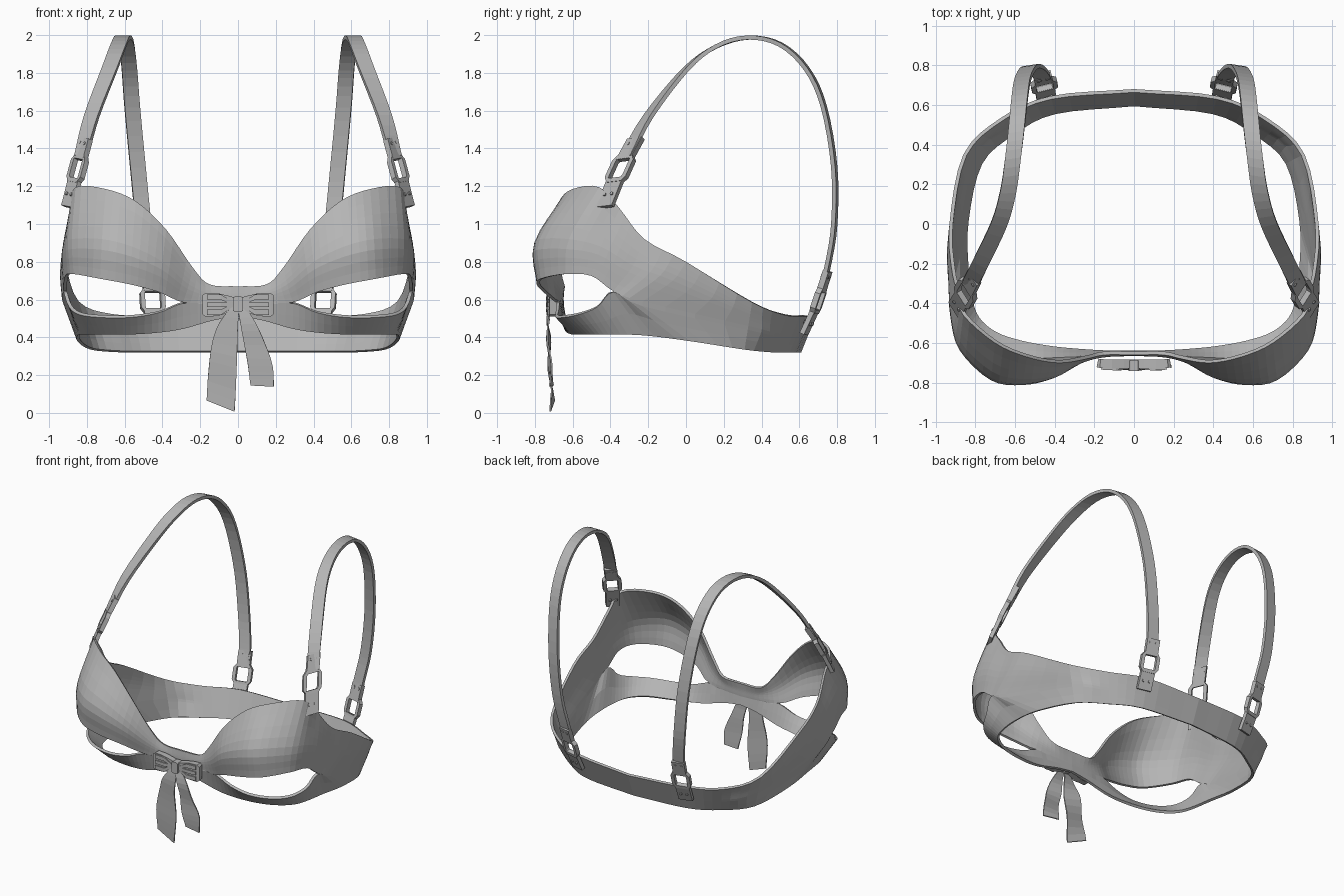
import bpy, bmesh, math
from mathutils import Vector as V

if "Cube" in bpy.data.objects:
    bpy.data.objects.remove(bpy.data.objects["Cube"])

grey = bpy.data.materials.new("grey fabric")
grey.diffuse_color = (0.46, 0.46, 0.46, 1)
grey.use_nodes = True
grey.node_tree.nodes["Principled BSDF"].inputs["Base Color"].default_value = grey.diffuse_color


def finish(name, bm, mirror=False):
    me = bpy.data.meshes.new(name)
    bm.to_mesh(me)
    bm.free()
    me.materials.append(grey)
    ob = bpy.data.objects.new(name, me)
    bpy.context.collection.objects.link(ob)
    if mirror:
        m = ob.modifiers.new("mirror", 'MIRROR')
        m.merge_threshold = 0.0005
    return ob


def spline(pts, n):
    """Catmull-Rom curve through the points."""
    p = [V(q) for q in pts]
    p = [2 * p[0] - p[1]] + p + [2 * p[-1] - p[-2]]
    out = []
    for i in range(1, len(p) - 2):
        a, b, c, d = p[i - 1:i + 3]
        for k in range(n):
            t = k / n
            out.append(0.5 * (2 * b + (c - a) * t + (2 * a - 5 * b + 4 * c - d) * t * t
                              + (3 * b - a - 3 * c + d) * t ** 3))
    return out + [p[-2]]


def sweep(name, pts, hints, widths, thick, closed=False, mirror=False):
    """Sweep a flat rectangular section; hints give its width direction."""
    bm = bmesh.new()
    n = len(pts)
    pts = [V(p) for p in pts]
    rings = []
    for i, p in enumerate(pts):
        a = pts[i - 1] if closed or i else p
        b = pts[(i + 1) % n] if closed or i < n - 1 else p
        h = V(hints[i]).normalized()
        nrm = (b - a).cross(h).normalized()
        w = widths[i] if isinstance(widths, list) else widths
        rings.append([bm.verts.new(p + h * w * s + nrm * thick * r)
                      for s, r in ((-1, -1), (1, -1), (1, 1), (-1, 1))])
    for i in range(n if closed else n - 1):
        r, q = rings[i], rings[(i + 1) % n]
        for k in range(4):
            bm.faces.new((r[k], r[(k + 1) % 4], q[(k + 1) % 4], q[k]))
    if not closed:
        bm.faces.new(rings[0])
        bm.faces.new(rings[-1])
    bmesh.ops.recalc_face_normals(bm, faces=bm.faces)
    return finish(name, bm, mirror)


# Body: five edge lines running from centre front round to centre back
top = [(0, -.66, .67), (.15, -.66, .68), (.24, -.68, .77), (.38, -.70, .97), (.54, -.67, 1.12),
       (.70, -.60, 1.185), (.86, -.46, 1.195), (.89, -.35, 1.08), (.92, -.22, .92), (.93, 0, .80),
       (.86, .35, .585), (.67, .535, .515), (.42, .645, .51), (0, .68, .495)]
bottom = [(0, -.655, .51), (.13, -.655, .49), (.29, -.645, .445), (.42, -.63, .425), (.57, -.60, .415),
          (.70, -.555, .415), (.79, -.48, .415), (.83, -.38, .415), (.85, -.22, .41), (.85, .02, .38),
          (.78, .31, .335), (.61, .465, .32), (.4, .57, .32), (0, .61, .32)]
bulge = [(0, -.665, .62), (.14, -.67, .63), (.26, -.70, .68), (.40, -.775, .80), (.56, -.805, .88),
         (.72, -.775, .92), (.88, -.62, .92), (.925, -.45, .88), (.935, -.28, .78), (.935, -.07, .70)]
hole_top = [(0, -.665, .58), (.14, -.67, .585), (.29, -.69, .585), (.42, -.755, .64), (.57, -.79, .68),
            (.73, -.77, .71), (.87, -.64, .735), (.915, -.50, .725), (.925, -.385, .645),
            (.925, -.23, .59)]
hole_low = [(0, -.665, .57), (.14, -.67, .575), (.29, -.685, .58), (.42, -.69, .53), (.57, -.69, .505),
            (.73, -.65, .505), (.84, -.57, .52), (.895, -.47, .56), (.925, -.385, .64),
            (.92, -.23, .565)]
for line, f in ((bulge, .75), (hole_top, .5), (hole_low, .42)):
    line += [V(bottom[i]).lerp(V(top[i]), f) for i in range(10, 14)]

N = 4
E, A, D, C, B = [spline(l, N) for l in (top, bottom, bulge, hole_top, hole_low)]
bm = bmesh.new()
cols = []
for i in range(len(A)):
    col = [A[i], (A[i] + B[i]) / 2, B[i]] + spline([C[i], D[i], E[i]], 4)
    cols.append([bm.verts.new(p) for p in col])
for i in range(len(cols) - 1):
    for j in range(len(cols[0]) - 1):
        if j == 2 and 2 * N <= i < 8 * N:      # eye-shaped opening under the cup
            continue
        bm.faces.new((cols[i][j], cols[i + 1][j], cols[i + 1][j + 1], cols[i][j + 1]))
body = finish("cups_and_band", bm, True)
sol = body.modifiers.new("thickness", 'SOLIDIFY')
sol.thickness = 0.018

# Shoulder straps
path = spline([(.83, -.315, 1.36), (.775, -.2, 1.57), (.68, 0, 1.82), (.635, .16, 1.94), (.61, .33, 1.987),
               (.59, .5, 1.95), (.575, .64, 1.82), (.56, .73, 1.62), (.53, .785, 1.3),
               (.50, .785, 1.0), (.47, .755, .8), (.455, .72, .66)], 4)
front_w, back_w = V((.75, .65, 0)), V((1, -.15, 0))
hints = [front_w.lerp(back_w, min(1, i / 14)) for i in range(len(path))]
sweep("shoulder_strap", path, hints, .041, .011, mirror=True)


def rivets(name, centre, u, n):
    bm = bmesh.new()
    for s in (-1, 1):
        m = n.to_track_quat('Z', 'Y').to_matrix().to_4x4()
        m.translation = centre + u * s * .022
        bmesh.ops.create_cone(bm, cap_ends=True, segments=8, radius1=.013, radius2=.009,
                              depth=.04, matrix=m)
    finish(name, bm, True)


def fitting(label, tab, end, u, out):
    """Tab on the body, link ring and folded strap end."""
    lo, hi = V(tab[0]), V(tab[1])
    e0, e1 = V(end[0]), V(end[1])
    u = u.normalized()
    sweep(label + "_tab", [lo, hi], [u, u], .05, .013, mirror=True)
    sweep(label + "_strap_end", [e0, e1], [u, u], .046, .016, mirror=True)
    v = (e0 - hi).normalized()
    n = u.cross(v).normalized()
    if n.dot(V(out)) < 0:
        n = -n
    c, h = (hi + e0) / 2, (e0 - hi).length / 2 + .012
    shape = [(-.042, -h), (.042, -h), (.055, -h + .02), (.055, h - .02),
             (.042, h), (-.042, h), (-.055, h - .02), (-.055, -h + .02)]
    sweep(label + "_ring", [c + u * a + v * b for a, b in shape], [n] * 8, .015, .012, True, True)
    rivets(label + "_tab_rivets", lo.lerp(hi, .42), u, n)
    rivets(label + "_strap_rivets", e0.lerp(e1, .75), u, n)


fitting("front", ((.9, -.43, 1.09), (.862, -.37, 1.24)), ((.835, -.325, 1.34), (.805, -.265, 1.45)),
        V((.5, .8, .1)), (1, -.5, 0))
fitting("back", ((.44, .625, .42), (.45, .685, .55)), ((.455, .715, .64), (.462, .75, .75)),
        V((1, -.25, 0)), (0, 1, 0))

# Bow on the centre front
sweep("bow_loop", [(.0, -.705, .575), (.05, -.705, .575), (.11, -.705, .573), (.17, -.703, .572),
                   (.184, -.70, .572)],
      [(0, 0, 1)] * 5, [.03, .045, .06, .063, .05], .022, mirror=True)
for z, w in ((.613, .014), (.573, .012), (.533, .014)):
    sweep("bow_fold", [(.02, -.725, .575), (.09, -.732, z), (.165, -.728, z)],
          [(0, 0, 1)] * 3, [.008, w, w], .006, mirror=True)
sweep("bow_knot", [(-.026, -.715, .575), (-.014, -.715, .575), (.014, -.715, .575), (.026, -.715, .575)],
      [(0, 0, 1)] * 4, [.034, .042, .042, .034], .027)


def tail(name, keys, tilt):
    pts = spline([k[:3] for k in keys], 3)
    w = [p.x for p in spline([(k[3], 0, 0) for k in keys], 3)]
    hs = [V((1, .15 * math.sin(i * .9), tilt * i / (len(pts) - 1))) for i in range(len(pts))]
    sweep(name, pts, hs, w, .004)


tail("bow_tail_long", [(-.012, -.72, .57, .02), (-.05, -.732, .47, .05), (-.07, -.725, .36, .068),
                       (-.083, -.718, .2, .077), (-.092, -.708, .036, .08)], -.4)
tail("bow_tail_short", [(.015, -.72, .57, .02), (.055, -.732, .47, .042), (.09, -.725, .36, .057),
                        (.118, -.72, .25, .066), (.128, -.712, .142, .062)], -.05)
